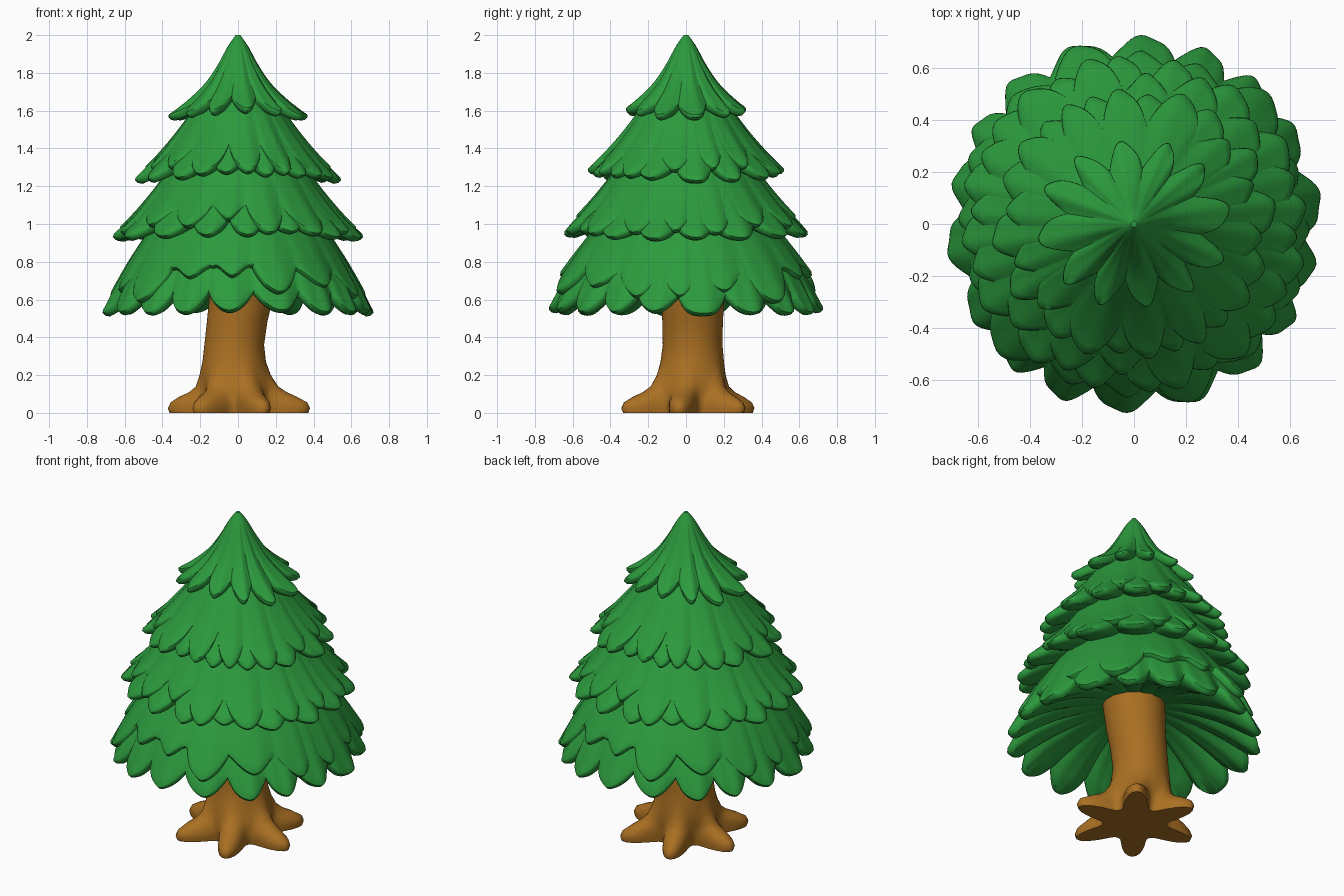
import bpy, bmesh, random
from math import sin, cos, pi, tau, radians

random.seed(4)
cube = bpy.data.objects.get("Cube")
if cube:
    bpy.data.objects.remove(cube)


def material(name, rgb):
    mat = bpy.data.materials.new(name)
    mat.use_nodes = True
    mat.diffuse_color = (*rgb, 1)
    mat.node_tree.nodes["Principled BSDF"].inputs["Base Color"].default_value = (*rgb, 1)
    return mat


GREEN = material("needle green", (0.025, 0.325, 0.047))
BROWN = material("bark brown", (0.4, 0.16, 0.016))


def skin(name, columns, mat, angle=45):
    """Join columns of points around the axis into one closed, smooth mesh."""
    bm = bmesh.new()
    grid = [[bm.verts.new(p) for p in col] for col in columns]
    for i, a in enumerate(grid):
        b = grid[(i + 1) % len(grid)]
        for j in range(len(a) - 1):
            bm.faces.new((a[j], b[j], b[j + 1], a[j + 1]))
    bm.faces.new([c[0] for c in grid])
    bm.faces.new([c[-1] for c in grid])
    bmesh.ops.recalc_face_normals(bm, faces=bm.faces)
    mesh = bpy.data.meshes.new(name)
    bm.to_mesh(mesh)
    bm.free()
    mesh.materials.append(mat)
    obj = bpy.data.objects.new(name, mesh)
    bpy.context.collection.objects.link(obj)
    bpy.ops.object.select_all(action="DESELECT")
    obj.select_set(True)
    bpy.context.view_layer.objects.active = obj
    bpy.ops.object.shade_smooth_by_angle(angle=radians(angle))


def along(profile, t):
    """Point on a smooth curve through evenly spaced profile points."""
    t = min(max(t, 0), 1.08) * (len(profile) - 1)
    i = min(int(t), len(profile) - 2)
    f = t - i
    a, b = profile[i], profile[i + 1]
    before = profile[max(i - 1, 0)]
    after = profile[min(i + 2, len(profile) - 1)]
    out = []
    for k in range(2):
        m0, m1 = (b[k] - before[k]) / 2, (after[k] - a[k]) / 2
        f2, f3 = f * f, f * f * f
        out.append(a[k] * (2 * f3 - 3 * f2 + 1) + m0 * (f3 - 2 * f2 + f)
                   + b[k] * (3 * f2 - 2 * f3) + m1 * (f3 - f2))
    return out


def skirt(name, profile, petals, turn, length, vary, depth, inner, push=0, stretch=0.05):
    """Ring of overlapping fronds with a scalloped hem and a ribbed underside."""
    half = [random.uniform(-vary, vary) for _ in range(petals // 2)]
    steps, rows, under = 14, 14, 6
    columns = []
    for i in range(petals * steps):
        petal, p = i // steps, (i % steps) / steps * 2 - 1
        angle = (i / steps - 0.5) * tau / petals + turn
        angle += 0.035 * sin(4 * angle + petals)
        reach = length + half[petal % len(half)] * (1 - p ** 4) + stretch * cos(2 * angle)
        reach -= depth * abs(p) ** 1.6
        lift = push * (1 - cos(2 * angle)) + 0.006 * (push > 0)
        col = []
        for j in range(rows + 1):
            s = reach * j / rows
            r, z = along(profile, s)
            groove = 0.03 * s * s * p * p
            ripple = 0.006 * s * s * sin(p * 2 * pi)
            col.append((max(r + lift * s - groove + ripple, 0.004), z - groove * 0.5))
        # rounded lip, then the underside back to the core
        r, z = col[-1]
        col += [(r + 0.002, z - 0.014), (r - 0.012, z - 0.028), (r - 0.035, z - 0.032)]
        r, z = col[-1]
        for j in range(1, under + 1):
            f = j / under
            col.append((r + (inner[0] - r) * f, z + (inner[1] - z) * (1 - (1 - f) ** 1.8)))
        columns.append([(r * cos(angle), r * sin(angle), z) for r, z in col])
    skin(name, columns, GREEN)


# Fronds: a main layer for each tier and a shorter, staggered layer on top
top = [(0.012, 2.0), (0.055, 1.94), (0.11, 1.84), (0.18, 1.74), (0.275, 1.65), (0.375, 1.575)]
upper = [(0.12, 1.75), (0.22, 1.63), (0.33, 1.48), (0.44, 1.35), (0.54, 1.25)]
middle = [(0.24, 1.46), (0.345, 1.32), (0.455, 1.17), (0.565, 1.04), (0.665, 0.94)]
lower = [(0.35, 1.14), (0.455, 0.99), (0.56, 0.83), (0.645, 0.68), (0.71, 0.55)]

skirt("top_fronds", top, 12, radians(8), 0.95, 0.03, 0.19, (0.06, 1.62))
skirt("upper_fronds", upper, 14, radians(4), 0.95, 0.04, 0.2, (0.06, 1.34))
skirt("upper_front_layer", upper, 14, radians(17), 0.86, 0.09, 0.22, (0.06, 1.38), 0.012)
skirt("middle_fronds", middle, 16, radians(6), 0.95, 0.04, 0.18, (0.06, 1.04))
skirt("middle_front_layer", middle, 16, radians(17), 0.86, 0.09, 0.2, (0.06, 1.1), 0.012)
skirt("lower_fronds", lower, 18, radians(8), 0.99, 0.04, 0.2, (0.08, 0.76), 0.006, 0.02)
skirt("lower_front_layer", lower, 16, radians(20), 0.79, 0.12, 0.2, (0.08, 0.82), 0.04, 0.04)

# Trunk rings: height, radius, root length, centre x, centre y
rings = [
    (0.0, 0.18, 0.19, 0.005, 0.01), (0.025, 0.185, 0.195, 0.005, 0.01),
    (0.055, 0.19, 0.175, 0.005, 0.01), (0.085, 0.19, 0.125, 0, 0.012),
    (0.11, 0.19, 0.07, 0, 0.015), (0.14, 0.19, 0.03, -0.005, 0.02),
    (0.2, 0.18, 0.01, -0.015, 0.028), (0.27, 0.168, 0, -0.02, 0.033),
    (0.36, 0.158, 0, -0.02, 0.035), (0.48, 0.16, 0, -0.005, 0.035),
    (0.6, 0.168, 0, 0.015, 0.035), (0.8, 0.18, 0, 0.035, 0.035),
]
columns = []
for i in range(96):
    a = i / 96 * tau
    lobe = (0.5 + 0.5 * cos(6 * (a + radians(8)))) ** 1.4
    columns.append([(x + (r + root * lobe) * cos(a), y + (r + root * lobe) * sin(a), z)
                    for z, r, root, x, y in rings])
skin("trunk_with_roots", columns, BROWN, 50)
